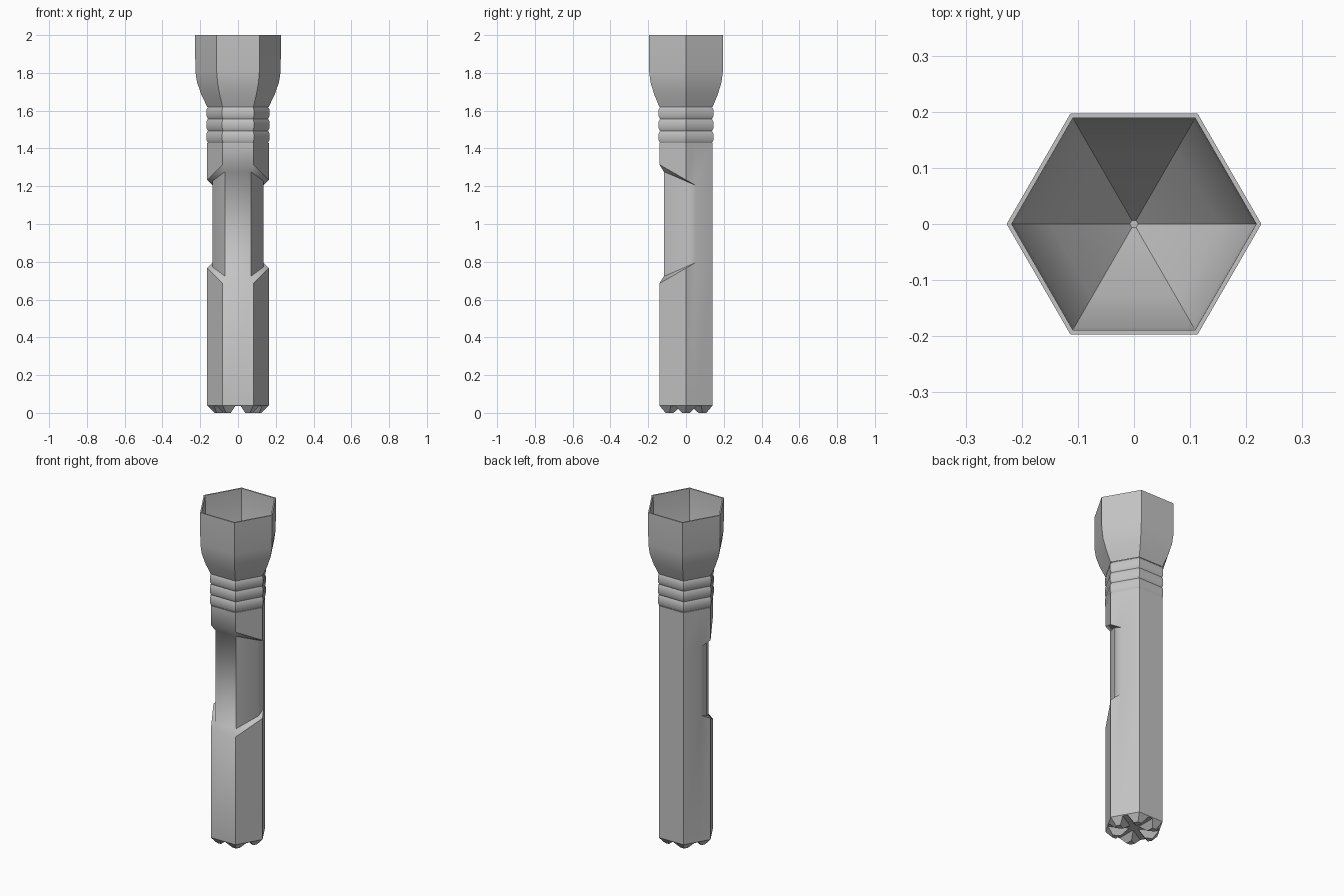
import bpy, bmesh, math
from mathutils import Matrix

cube = bpy.data.objects.get("Cube")
if cube:
    bpy.data.objects.remove(cube)

GREY = (0.55, 0.55, 0.55, 1)
metal = bpy.data.materials.new("grey_metal")
metal.use_nodes = True
metal.diffuse_color = GREY
metal.node_tree.nodes["Principled BSDF"].inputs["Base Color"].default_value = GREY

R = 0.163          # body corner radius
CUT_BACK = 0.05    # how far the grip recess reaches behind the middle


def hexagon(r, z):
    return [(r * math.cos(math.radians(a)), r * math.sin(math.radians(a)), z)
            for a in range(0, 360, 60)]


def loft(name, rings, cap_start=True, cap_end=True):
    """Join rings of points with quads; a ring of one point closes to a tip."""
    bm = bmesh.new()
    loops = [[bm.verts.new(p) for p in ring] for ring in rings]
    for a, b in zip(loops, loops[1:]):
        n = len(a)
        for i in range(n):
            j = (i + 1) % n
            if len(b) == 1:
                bm.faces.new((a[i], a[j], b[0]))
            else:
                bm.faces.new((a[i], a[j], b[j], b[i]))
    if cap_start:
        bm.faces.new(loops[0][::-1])
    if cap_end:
        bm.faces.new(loops[-1])
    bmesh.ops.remove_doubles(bm, verts=bm.verts, dist=1e-5)
    bmesh.ops.recalc_face_normals(bm, faces=bm.faces)
    mesh = bpy.data.meshes.new(name)
    bm.to_mesh(mesh)
    bm.free()
    mesh.materials.append(metal)
    obj = bpy.data.objects.new(name, mesh)
    bpy.context.collection.objects.link(obj)
    return obj


def activate(obj):
    bpy.ops.object.select_all(action='DESELECT')
    obj.select_set(True)
    bpy.context.view_layer.objects.active = obj


def smooth(obj):
    activate(obj)
    bpy.ops.object.shade_smooth_by_angle(angle=math.radians(35))


def barrel_ring(height, r=R, inset_front=0.0):
    """Hexagon with two extra side points; height(y) sets z on the front half."""
    x_back = R - CUT_BACK / math.sqrt(3)
    s = r / R
    front = [(x * (R - inset_front) / R, y * (R - inset_front) / R)
             for x, y, _ in (hexagon(r, 0)[k] for k in (3, 4, 5, 0))]
    path = ([(-x_back * s, CUT_BACK * s)] + front + [(x_back * s, CUT_BACK * s)]
            + [hexagon(r, 0)[k][:2] for k in (1, 2)])
    return [(x, y, height(min(y, CUT_BACK))) for x, y in path]


# barrel with a recessed grip on the front
def slope(sign, inner):
    def height(y):
        back = CUT_BACK - y
        return 1.0 + sign * (0.205 + back * (0.43 if inner else 0.575))
    return height


barrel = loft("barrel", [
    barrel_ring(lambda y: 0.0, r=0.125),
    barrel_ring(lambda y: 0.04),
    barrel_ring(slope(-1, False)),
    barrel_ring(slope(-1, True), inset_front=0.027),
    barrel_ring(slope(1, True), inset_front=0.027),
    barrel_ring(slope(1, False)),
    barrel_ring(lambda y: 1.43),
])

# three crossing grooves under the end
for k in range(3):
    section = [(-0.045, -0.01), (0.045, -0.01), (0.014, 0.036), (-0.014, 0.036)]
    cutter = loft("groove_cutter", [[(x, y, z) for x, z in section] for y in (-0.3, 0.3)])
    cutter.data.transform(Matrix.Rotation(math.radians(60 * k), 4, 'Z'))
    cutter.hide_render = True
    activate(barrel)
    mod = barrel.modifiers.new("groove", 'BOOLEAN')
    mod.operation = 'DIFFERENCE'
    mod.solver = 'EXACT'
    mod.object = cutter
    bpy.ops.object.modifier_apply(modifier=mod.name)
    bpy.data.objects.remove(cutter)
smooth(barrel)

# ribbed neck
ribs = []
z0, step, bevel = 1.43, 0.19 / 3, 0.014
for k in range(3):
    a, b = z0 + k * step, z0 + (k + 1) * step
    ribs += [hexagon(0.159, a), hexagon(0.167, a + bevel),
             hexagon(0.167, b - bevel), hexagon(0.159, b)]
smooth(loft("ribbed_neck", ribs, cap_end=False))

# flared head with a hollow bowl
head = [(0.163, 1.62), (0.194, 1.685), (0.217, 1.75), (0.226, 1.81), (0.227, 2.0),
        (0.218, 2.0), (0.212, 1.78), (0.15, 1.62)]
smooth(loft("flared_head", [hexagon(r, z) for r, z in head] + [[(0, 0, 1.42)]],
            cap_start=False, cap_end=False))
